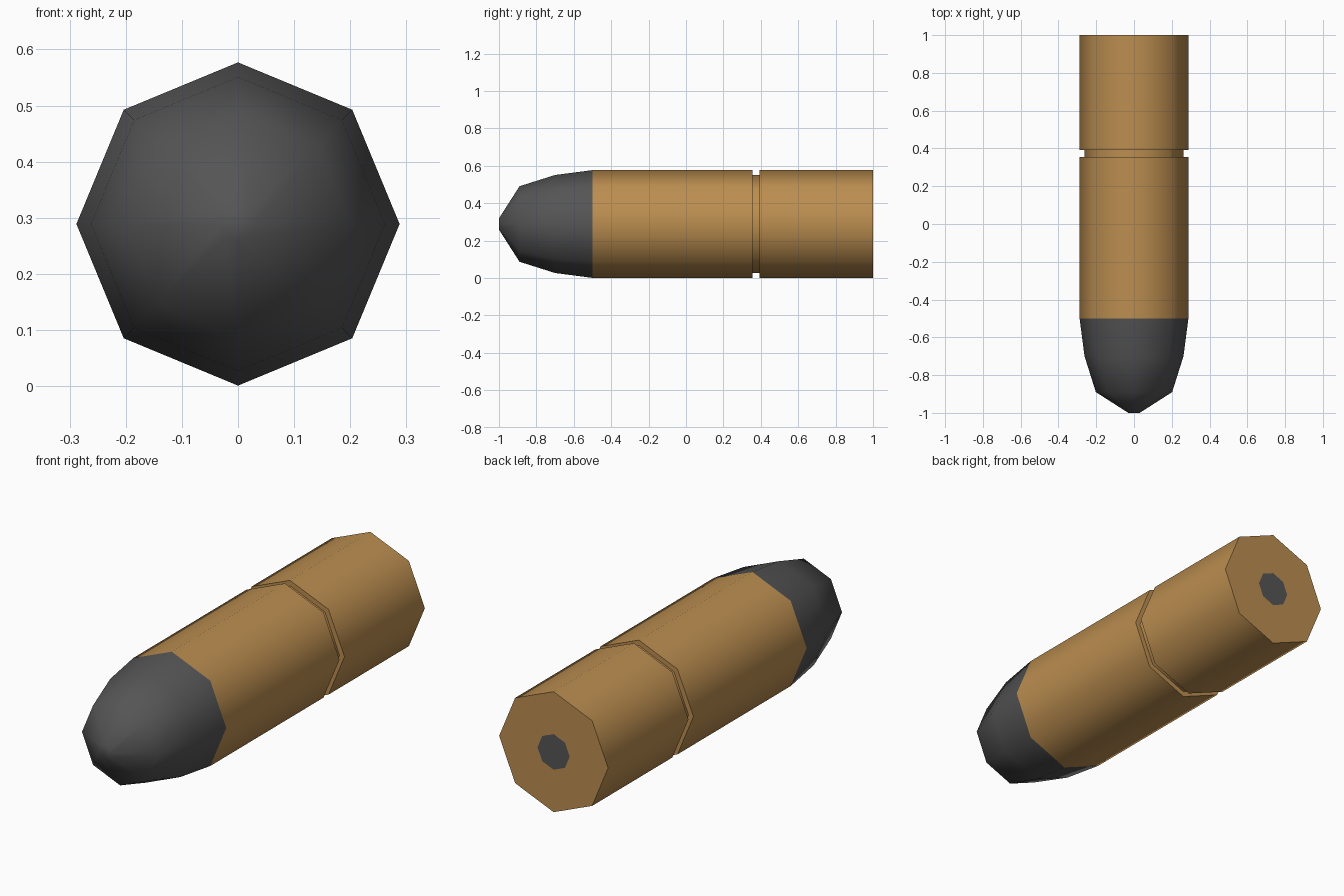
import bpy, bmesh, math

if "Cube" in bpy.data.objects:
    bpy.data.objects.remove(bpy.data.objects["Cube"])

SIDES = 8
CENTRE_Z = 0.289


def material(name, colour):
    mat = bpy.data.materials.new(name)
    mat.diffuse_color = (*colour, 1)
    mat.use_nodes = True
    mat.node_tree.nodes["Principled BSDF"].inputs["Base Color"].default_value = mat.diffuse_color
    return mat


def lathe(name, profile, mat, cap_start=False, cap_end=False):
    """Turn (y, radius) points around the long axis into an eight-sided shell."""
    bm = bmesh.new()
    rings = []
    for y, r in profile:
        angles = [2 * math.pi * i / SIDES for i in range(SIDES)]
        rings.append([bm.verts.new((r * math.cos(a), y, CENTRE_Z + r * math.sin(a)))
                      for a in angles])
    for a, b in zip(rings, rings[1:]):
        for i in range(SIDES):
            j = (i + 1) % SIDES
            bm.faces.new((a[i], a[j], b[j], b[i]))
    if cap_start:
        bm.faces.new(rings[0][::-1])
    if cap_end:
        bm.faces.new(rings[-1][::-1])
    # outward normals: away from the axis, or along it for flat rings and caps
    bm.normal_update()
    for f in bm.faces:
        c = f.calc_center_median()
        radial = f.normal.x * c.x + f.normal.z * (c.z - CENTRE_Z)
        if abs(f.normal.y) > 0.99:
            front = c.y < -0.9 or 0.38 < c.y < 0.5
            flip = (f.normal.y > 0) == front
        else:
            flip = radial < 0
        if flip:
            f.normal_flip()
    mesh = bpy.data.meshes.new(name)
    bm.to_mesh(mesh)
    bm.free()
    mesh.materials.append(mat)
    obj = bpy.data.objects.new(name, mesh)
    bpy.context.collection.objects.link(obj)
    bpy.ops.object.select_all(action='DESELECT')
    obj.select_set(True)
    bpy.context.view_layer.objects.active = obj
    bpy.ops.object.shade_smooth_by_angle(angle=math.radians(60))
    return obj


brass = material("brass", (0.50, 0.27, 0.08))
lead = material("lead", (0.09, 0.09, 0.09))

# Rounded nose
lathe("bullet_tip", [(-1, 0.03), (-0.89, 0.202), (-0.70, 0.262), (-0.5, 0.288)],
      lead, cap_start=True)

# Casing with the narrow groove and the rear ring
lathe("casing", [(-0.5, 0.288), (0.355, 0.288), (0.355, 0.262), (0.393, 0.262),
                 (0.393, 0.288), (1, 0.288), (1, 0.085)], brass)

# Flush disc in the rear face
lathe("primer", [(1, 0.085)], lead, cap_end=True)
